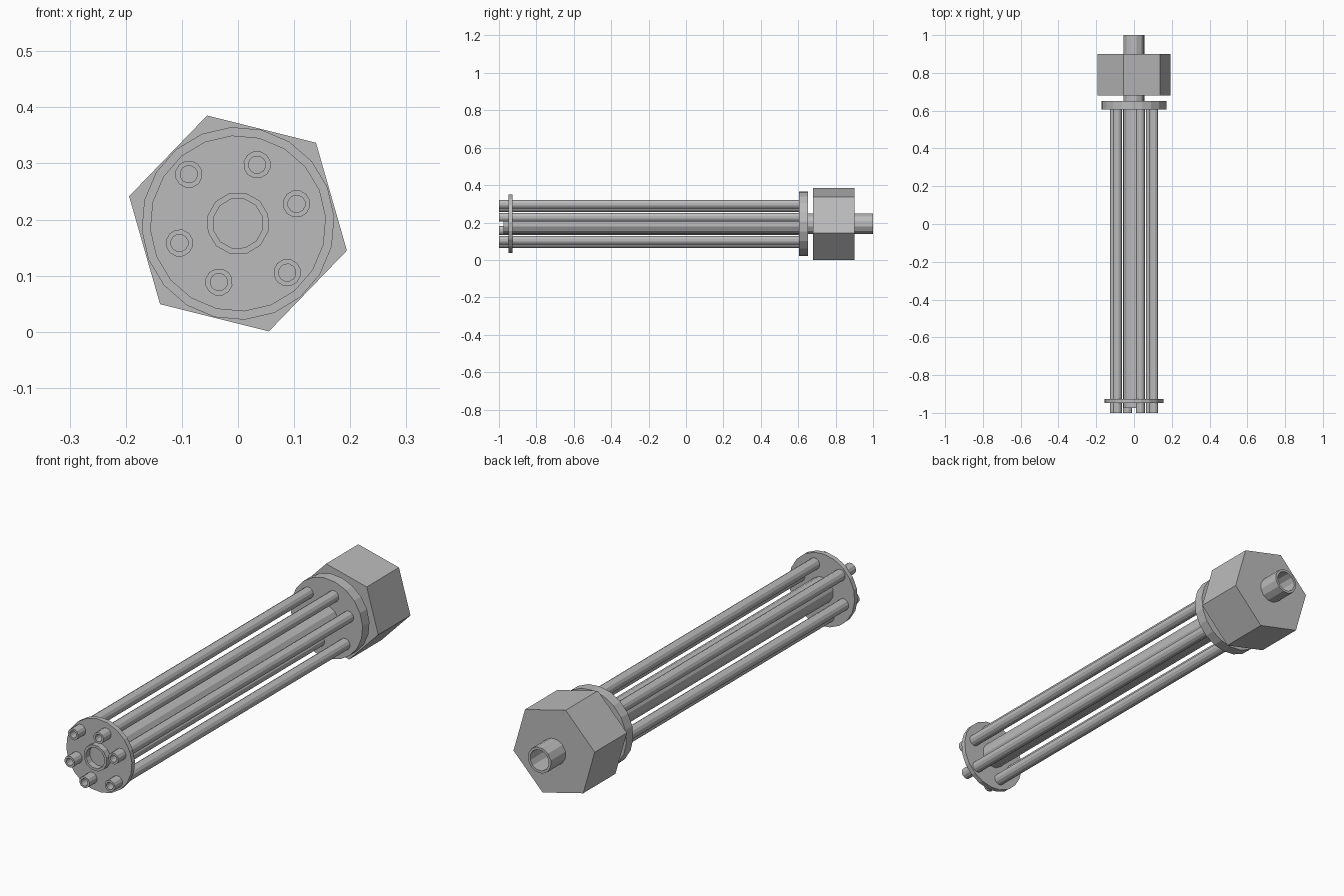
import bpy
import math
from mathutils import Matrix, Vector

if "Cube" in bpy.data.objects:
    bpy.data.objects.remove(bpy.data.objects["Cube"], do_unlink=True)

AXIS_Z = 0.193
PHASE = math.radians(-14)

steel = bpy.data.materials.new("grey_steel")
steel.use_nodes = True
COLOUR = (0.5, 0.5, 0.5, 1)
steel.diffuse_color = COLOUR
steel.node_tree.nodes["Principled BSDF"].inputs["Base Color"].default_value = COLOUR


def ring(radius, sides, y, x, z):
    return [(x + radius * math.cos(PHASE + math.tau * i / sides), y,
             z + radius * math.sin(PHASE + math.tau * i / sides)) for i in range(sides)]


def prism(name, radius, sides, y0, y1, x=0, z=AXIS_Z, bore=0):
    """Faceted prism along y; a bore makes it an open tube."""
    n = sides
    verts = ring(radius, n, y0, x, z) + ring(radius, n, y1, x, z)
    if bore:
        verts += ring(bore, n, y0, x, z) + ring(bore, n, y1, x, z)
    faces = []
    for i in range(n):
        j = (i + 1) % n
        faces.append((i, n + i, n + j, j))
        if bore:
            a, b = 2 * n, 3 * n
            faces += [(a + i, a + j, b + j, b + i),
                      (i, j, a + j, a + i),
                      (n + i, b + i, b + j, n + j)]
    if not bore:
        faces += [tuple(range(n)), tuple(reversed(range(n, 2 * n)))]
    mesh = bpy.data.meshes.new(name)
    mesh.from_pydata(verts, [], faces)
    mesh.materials.append(steel)
    obj = bpy.data.objects.new(name, mesh)
    bpy.context.collection.objects.link(obj)
    return obj


# Hexagonal nut and the two round plates
prism("hex_nut", 0.2, 6, 0.68, 0.9)
prism("rear_flange", 0.172, 20, 0.605, 0.652)
prism("front_plate", 0.157, 20, -0.948, -0.927)

# Central pipe passing through everything
prism("central_pipe", 0.056, 12, -0.975, 1.0, bore=0.045)

# Six hollow rods around the pipe, two of them set slightly further out
for k, (angle, distance) in enumerate([(18.5, 0.11), (72, 0.11), (135, 0.124)]):
    for side in (0, 180):
        a = math.radians(angle + side)
        prism(f"rod_{2 * k + side // 180 + 1}", 0.0245, 12, -1.0, 0.61,
              distance * math.cos(a), AXIS_Z + distance * math.sin(a), bore=0.0155)
